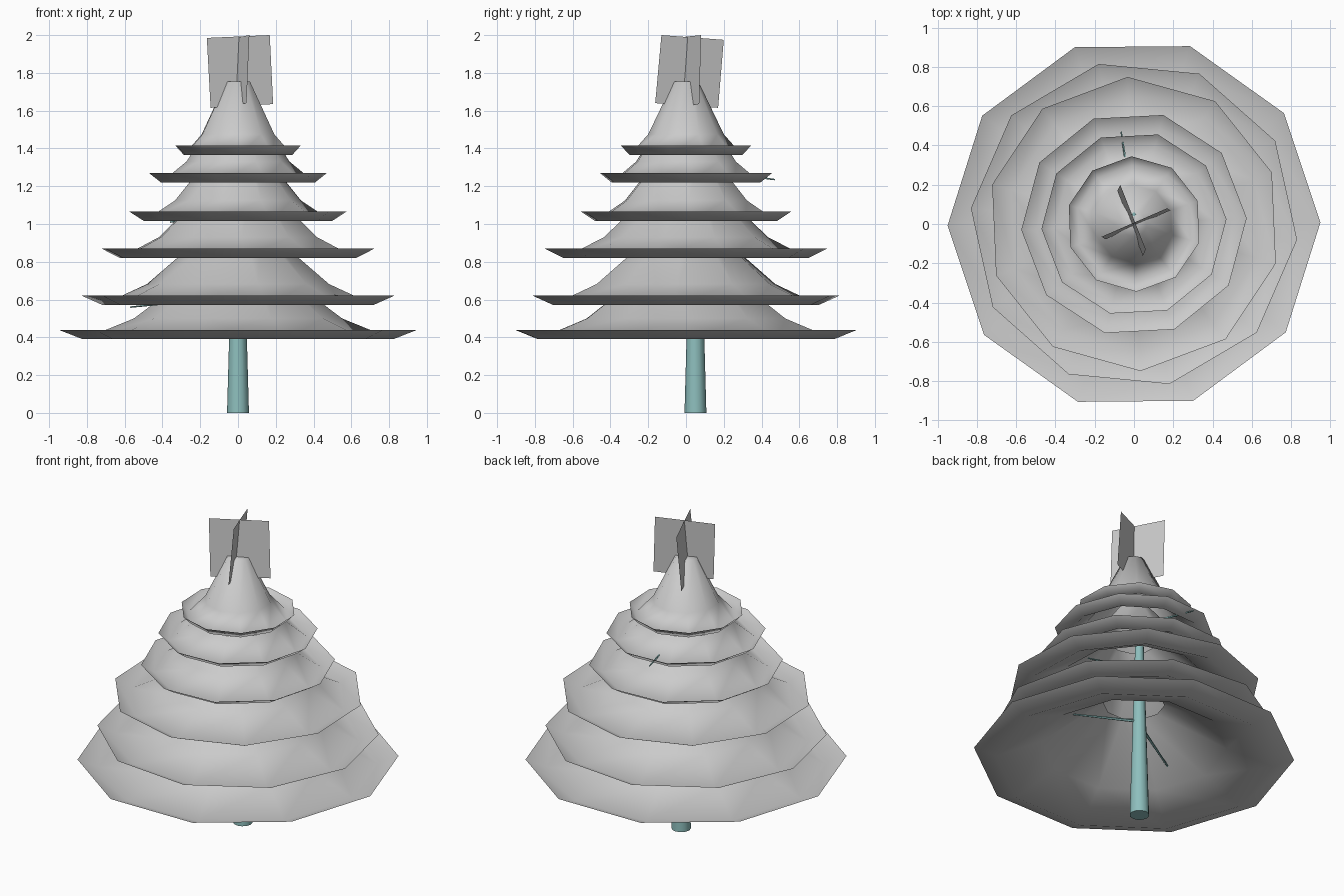
import bpy, bmesh
from math import cos, sin, radians, pi
from mathutils import Vector

if "Cube" in bpy.data.objects:
    bpy.data.objects.remove(bpy.data.objects["Cube"])

teal = bpy.data.materials.new("bark_teal")
teal.diffuse_color = (0.27, 0.52, 0.51, 1)
teal.use_nodes = True
teal.node_tree.nodes["Principled BSDF"].inputs["Base Color"].default_value = teal.diffuse_color


def finish(name, bm, mat=None, smooth=True):
    mesh = bpy.data.meshes.new(name)
    bm.to_mesh(mesh)
    bm.free()
    ob = bpy.data.objects.new(name, mesh)
    bpy.context.collection.objects.link(ob)
    if mat:
        mesh.materials.append(mat)
    for p in mesh.polygons:
        p.use_smooth = smooth
    return ob


def bridge(bm, a, b):
    n = len(a)
    for i in range(n):
        bm.faces.new((a[i], a[(i + 1) % n], b[(i + 1) % n], b[i]))


# foliage skirts: upturned lip, flared hem, steeper cone, small cap
PROFILE = [(1.0, 0.05), (0.865, 0.0), (0.58, 0.11), (0.19, 0.39)]
LAYERS = [(0.95, 0.39, 0.5), (0.835, 0.572, -5.5), (0.75, 0.82, 20.5),
          (0.575, 1.015, 3), (0.472, 1.22, 3), (0.345, 1.365, 20)]
for k, (r, z, phase) in enumerate(LAYERS):
    bm = bmesh.new()
    rings = []
    for f, h in PROFILE:
        rings.append([bm.verts.new((r * f * cos(radians(phase + 36 * i)),
                                    r * f * sin(radians(phase + 36 * i)), z + h))
                      for i in range(10)])
    for a, b in zip(rings, rings[1:]):
        bridge(bm, a, b)
    if k == len(LAYERS) - 1:
        bm.faces.new(rings[-1])
    finish(f"foliage_layer_{k + 1}", bm)


def rod(name, p, q, r0, r1, sides):
    p, q = Vector(p), Vector(q)
    rot = (q - p).to_track_quat('Z', 'Y')
    bm = bmesh.new()
    ends = []
    for c, r in ((p, r0), (q, r1)):
        ends.append([bm.verts.new(c + rot @ Vector((r * cos(2 * pi * i / sides),
                                                    r * sin(2 * pi * i / sides), 0)))
                     for i in range(sides)])
    bridge(bm, *ends)
    bm.faces.new(ends[0][::-1])
    bm.faces.new(ends[1])
    ob = finish(name, bm, teal)
    bpy.ops.object.select_all(action='DESELECT')
    ob.select_set(True)
    bpy.context.view_layer.objects.active = ob
    bpy.ops.object.shade_smooth_by_angle(angle=radians(50))


# tapered trunk and thin twigs inside the foliage
rod("trunk", (0, 0.05, 0), (0, 0.05, 1.76), 0.058, 0.009, 12)
TWIG_TIPS = [(-0.065, 0.47, 1.235), (-0.57, -0.26, 0.56), (0.5, -0.1, 0.58),
             (-0.36, 0.0, 1.01), (0.38, 0.03, 0.94)]
for k, tip in enumerate(TWIG_TIPS):
    rod(f"twig_{k + 1}", (0, 0.05, tip[2] + 0.06), tip, 0.01, 0.004, 5)

# crossed topper panels
PANELS = [
    [(-0.165, -0.065, 1.985), (0.168, 0.08, 2.0), (0.186, 0.07, 1.635), (-0.145, -0.078, 1.615)],
    [(0.06, -0.13, 2.0), (-0.07, 0.2, 1.975), (-0.085, 0.17, 1.615), (0.045, -0.163, 1.64)],
]
for k, pts in enumerate(PANELS):
    bm = bmesh.new()
    bm.faces.new([bm.verts.new(p) for p in pts])
    finish(f"topper_panel_{k + 1}", bm, smooth=False)
